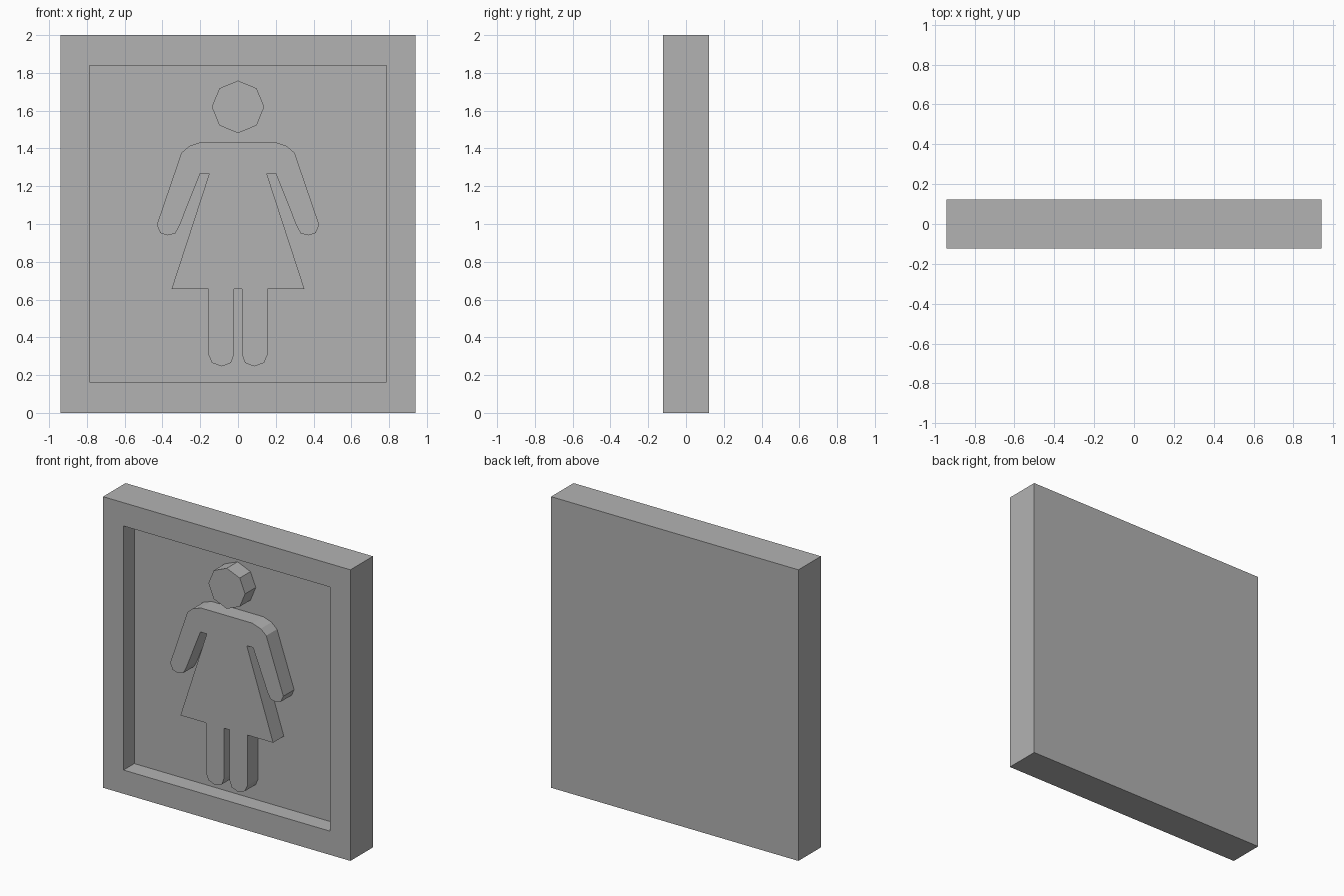
import bpy
import bmesh
from math import sin, cos, pi

cube = bpy.data.objects.get("Cube")
if cube:
    bpy.data.objects.remove(cube, do_unlink=True)

FRONT, BACK, FLOOR = -0.122, 0.122, -0.005

grey = bpy.data.materials.new("plain grey")
grey.use_nodes = True
colour = (0.448, 0.448, 0.448, 1)
grey.diffuse_color = colour
grey.node_tree.nodes["Principled BSDF"].inputs["Base Color"].default_value = colour


def finish(bm, name):
    bmesh.ops.recalc_face_normals(bm, faces=bm.faces)
    mesh = bpy.data.meshes.new(name)
    bm.to_mesh(mesh)
    bm.free()
    mesh.materials.append(grey)
    obj = bpy.data.objects.new(name, mesh)
    bpy.context.collection.objects.link(obj)
    return obj


def relief(name, outline):
    """Raise an outline of (x, z) points from the panel floor to the front plane."""
    bm = bmesh.new()
    face = bm.faces.new([bm.verts.new((x, FLOOR + 0.01, z)) for x, z in outline])
    out = bmesh.ops.extrude_face_region(bm, geom=[face], use_keep_orig=True)
    for v in out["geom"]:
        if isinstance(v, bmesh.types.BMVert):
            v.co.y = FRONT
    return finish(bm, name)


# Square plaque with a sunken panel in its front face
bm = bmesh.new()
bmesh.ops.create_cube(bm, size=1)
for v in bm.verts:
    v.co = (v.co.x * 1.88, BACK if v.co.y > 0 else FRONT, v.co.z * 2 + 1)
bm.normal_update()
panel = next(f for f in bm.faces if f.normal.y < -0.9)
bmesh.ops.inset_region(bm, faces=[panel], thickness=0.1)
for v in panel.verts:
    v.co.x = 0.785 if v.co.x > 0 else -0.785
    v.co.z = 1.84 if v.co.z > 1 else 0.163
out = bmesh.ops.extrude_discrete_faces(bm, faces=[panel])
for v in out["faces"][0].verts:
    v.co.y = FLOOR
finish(bm, "plaque_frame")

# Figure body: one half outline, from shoulder to inner leg, mirrored
half = [(0.195, 1.434), (0.258, 1.413), (0.30, 1.376),               # shoulder
        (0.43, 0.995), (0.411, 0.952), (0.374, 0.94),                # hand
        (0.332, 0.95), (0.31, 0.99), (0.20, 1.268), (0.152, 1.268),  # inner arm
        (0.352, 0.655), (0.156, 0.655),                              # skirt hem
        (0.156, 0.307), (0.138, 0.265), (0.086, 0.246),              # leg and foot
        (0.037, 0.265), (0.022, 0.307), (0.022, 0.655)]
relief("figure_body", half + [(-x, z) for x, z in reversed(half)])

# Eight-sided head
relief("figure_head", [(0.139 * sin(i * pi / 4), 1.62 + 0.139 * cos(i * pi / 4))
                       for i in range(8)])
